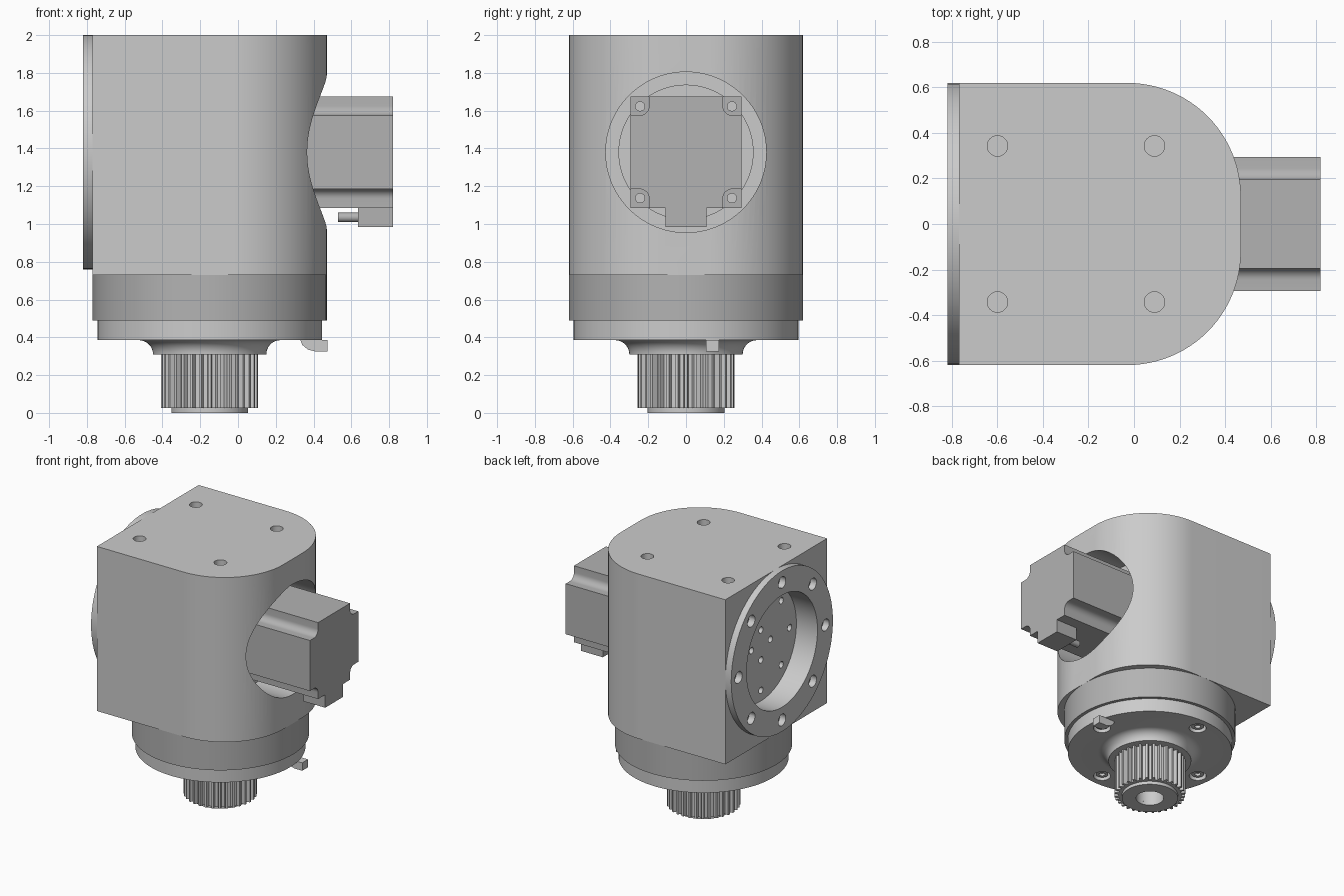
import bpy, bmesh, math
from math import sin, cos, pi, radians

if "Cube" in bpy.data.objects:
    bpy.data.objects.remove(bpy.data.objects["Cube"])

AX, MZ = -0.15, 1.38          # output axis x, motor axis height
dark = bpy.data.materials.new("dark_grey")
dark.diffuse_color = (0.45, 0.45, 0.45, 1)
dark.use_nodes = True
dark.node_tree.nodes["Principled BSDF"].inputs["Base Color"].default_value = dark.diffuse_color
# local (u, v, along) -> world for each extrusion axis
MAP = {'z': lambda u, v, w: (u, v, w),
       'x': lambda u, v, w: (w, u, v),
       'y': lambda u, v, w: (v, w, u)}


def finish(name, bm, mat=None):
    bmesh.ops.remove_doubles(bm, verts=bm.verts, dist=1e-5)
    bmesh.ops.recalc_face_normals(bm, faces=bm.faces)
    me = bpy.data.meshes.new(name)
    bm.to_mesh(me)
    bm.free()
    ob = bpy.data.objects.new(name, me)
    bpy.context.collection.objects.link(ob)
    if mat:
        me.materials.append(mat)
    return ob


def prism(name, pts, a, b, axis='z', mat=None):
    bm = bmesh.new()
    lo, hi = [[bm.verts.new(MAP[axis](u, v, w)) for u, v in pts] for w in (a, b)]
    bm.faces.new(lo)
    bm.faces.new(hi)
    n = len(pts)
    for i in range(n):
        j = (i + 1) % n
        bm.faces.new((lo[i], lo[j], hi[j], hi[i]))
    return finish(name, bm, mat)


def arc(cx, cy, r, a0, a1, n):
    return [(cx + r * cos(radians(a0 + (a1 - a0) * i / n)),
             cy + r * sin(radians(a0 + (a1 - a0) * i / n))) for i in range(n + 1)]


def rod(name, u, v, r, a, b, axis='z', n=32, mat=None):
    return prism(name, arc(u, v, r, 0, 360, n)[:-1], a, b, axis, mat)


def box(name, u0, u1, v0, v1, a, b, axis='z', mat=None):
    return prism(name, [(u0, v0), (u1, v0), (u1, v1), (u0, v1)], a, b, axis, mat)


def lathe(name, prof, u, v, axis='z', n=96, mat=None):
    """Spin a closed (radius, along) profile about an axis through (u, v)."""
    bm = bmesh.new()
    rings = [[bm.verts.new(MAP[axis](u + r * cos(2 * pi * i / n), v + r * sin(2 * pi * i / n), w))
              for i in range(n)] for r, w in prof]
    for k in range(len(prof)):
        p, q = rings[k], rings[(k + 1) % len(prof)]
        if prof[k][0] == 0 and prof[(k + 1) % len(prof)][0] == 0:
            continue
        for i in range(n):
            j = (i + 1) % n
            bm.faces.new((p[i], p[j], q[j], q[i]))
    return finish(name, bm, mat)


def cut(ob, cutters):
    bpy.context.view_layer.objects.active = ob
    for c in cutters:
        c.hide_render = True
        m = ob.modifiers.new("cut", 'BOOLEAN')
        m.operation, m.solver, m.object = 'DIFFERENCE', 'EXACT', c
        bpy.ops.object.modifier_apply(modifier=m.name)
        bpy.data.objects.remove(c)


def ring_pts(u, v, r, n, start=0):
    return [(u + r * cos(radians(start + 360 * i / n)),
             v + r * sin(radians(start + 360 * i / n))) for i in range(n)]


# Housing: flat back, two big rounded corners towards the motor
housing = prism("housing", [(-0.77, -0.62)] + arc(-0.03, -0.12, 0.5, -90, 0, 24)
                + arc(-0.03, 0.12, 0.5, 0, 90, 24) + [(-0.77, 0.62)], 0.73, 2.0)
cutters = [lathe("motor_bore", [(0, 0.08), (0.355, 0.08), (0.355, 0.15), (0.425, 0.15),
                                (0.425, 0.7), (0, 0.7)], 0, MZ, 'x'),
           rod("rear_recess", 0, MZ, 0.432, -0.9, -0.64, 'x', 96)]
cutters += [rod("top_hole", x, y, 0.045, 1.85, 2.1) for x in (-0.6, 0.09) for y in (-0.343, 0.343)]
cutters += [rod("plate_hole", y, z, 0.025, -0.7, -0.55, 'x', 16)
            for y, z in ring_pts(0, MZ, 0.115, 4) + ring_pts(0, MZ, 0.35, 8)]
cut(housing, cutters)

# Rear mounting ring with eight bolt holes
rear = lathe("rear_mounting_ring", [(0.432, -0.82), (0.62, -0.82), (0.62, -0.77), (0.432, -0.77)],
             0, MZ, 'x')
cut(rear, [rod("ring_hole", y, z, 0.045, -0.9, -0.7, 'x', 24) for y, z in ring_pts(0, MZ, 0.53, 8)])

# Lower collar and output flange with flared neck
lathe("collar", [(0, 0.49), (0.62, 0.49), (0.62, 0.73), (0, 0.73)], AX, 0, mat=dark)
neck = [(0.375 - 0.075 * sin(radians(t)), 0.31 + 0.075 * cos(radians(t))) for t in range(90, -1, -10)]
flange = lathe("output_flange", [(0, 0.31)] + neck + [(0.595, 0.385), (0.595, 0.49), (0, 0.49)], AX, 0)
bolts = ring_pts(AX, 0, 0.49, 4, 5)
cut(flange, [rod("bolt_recess", x, y, 0.062, 0.3, 0.45) for x, y in bolts])
for i, (x, y) in enumerate(bolts):
    lathe(f"flange_bolt_{i}", [(0.022, 0.4), (0.045, 0.4), (0.045, 0.45), (0, 0.45), (0, 0.42),
                               (0.022, 0.42)], x, y, n=24)

# Splined pinion with stub end and bore
T, outline = 32, []
for i in range(T):
    for r, f in ((0.228, -0.28), (0.257, -0.15), (0.257, 0.15), (0.228, 0.28)):
        a = 2 * pi * (i + f) / T
        outline.append((AX + r * cos(a), r * sin(a)))
pinion = prism("pinion", outline, 0.025, 0.31)
cut(pinion, [rod("pinion_bore", AX, 0, 0.1, -0.1, 0.25, n=48)])
lathe("pinion_stub", [(0.1, 0), (0.203, 0), (0.203, 0.026), (0.1, 0.026)], AX, 0)

# Small stop lug under the flange, profile as (z, x)
prism("stop_lug", [(0.386, 0.475), (0.325, 0.475), (0.325, 0.41), (0.335, 0.37),
                   (0.36, 0.34), (0.386, 0.33)], 0.105, 0.175, 'y')

# Motor: square section with notched, filleted corners
h, n, f = 0.295, 0.1, 0.05
corner = ([(h, h - n)] + arc(h - n + f, h - n + f, f, 270, 180, 8) + [(h - n, h)])
section = []
for k in range(4):
    c, s = round(cos(k * pi / 2)), round(sin(k * pi / 2))
    section += [(c * u - s * v, MZ + s * u + c * v) for u, v in corner]
prism("motor_body", section, 0.18, 0.82, 'x', dark)
box("motor_face", -h, h, MZ - h, MZ + h, 0.15, 0.2, 'x', dark)
for i, (y, z) in enumerate([(a, MZ + b) for a in (-0.243, 0.243) for b in (-0.243, 0.243)]):
    rod(f"motor_screw_{i}", y, z, 0.027, 0.2, 0.23, 'x', 20)
box("connector", -0.108, 0.108, 0.985, 1.09, 0.635, 0.82, 'x', dark)
rod("connector_cable", 0, 1.035, 0.025, 0.53, 0.64, 'x', 20, dark)

# Smooth round surfaces, keep crisp edges
bpy.ops.object.select_all(action='SELECT')
bpy.context.view_layer.objects.active = housing
bpy.ops.object.shade_smooth_by_angle(angle=radians(25))
